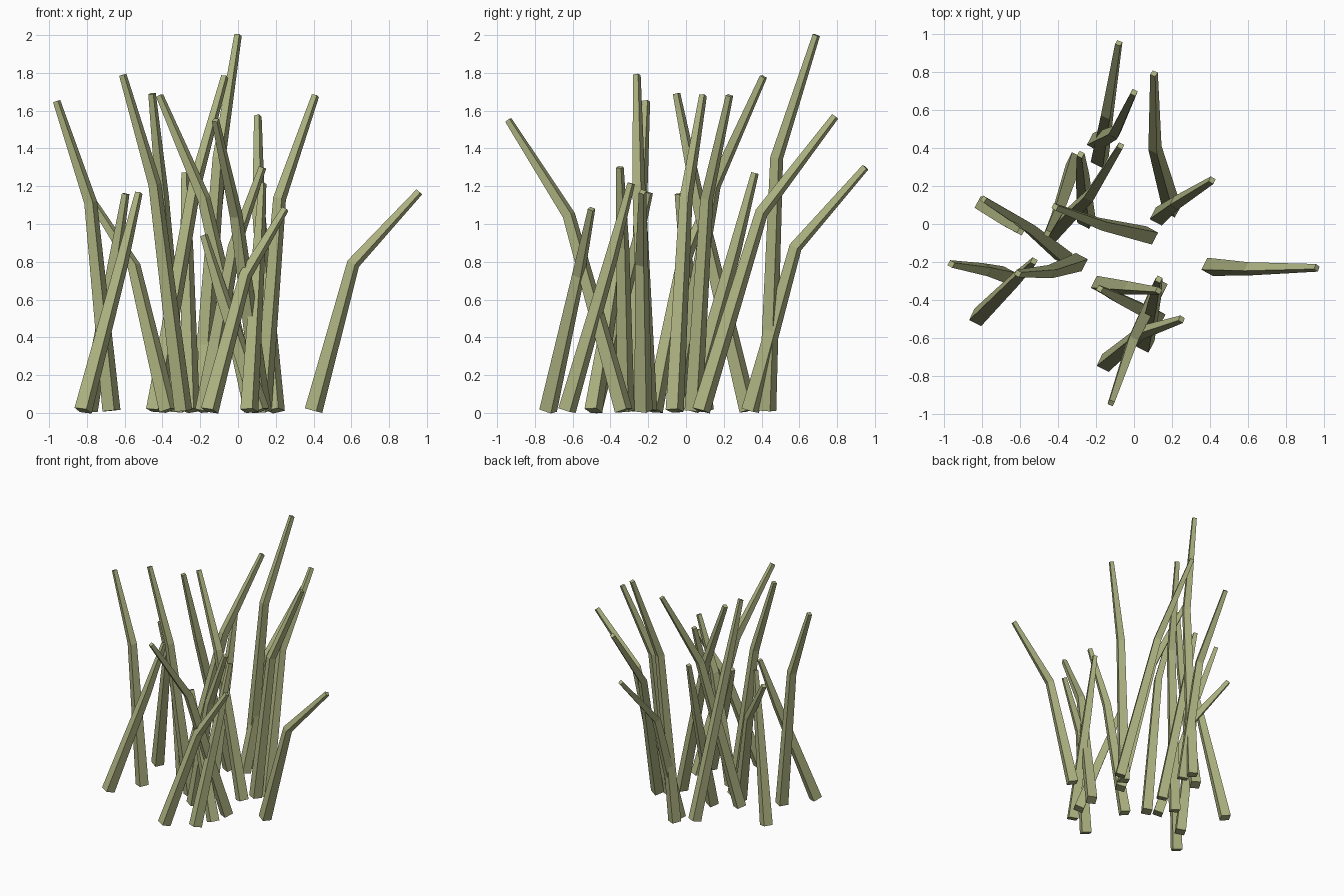
import bpy, bmesh, math
from mathutils import Vector

if "Cube" in bpy.data.objects:
    bpy.data.objects.remove(bpy.data.objects["Cube"])

# Reeds that fold outward: base x, y / bend x, y / tip x, y, height
BENT = [
    ((-.67, -.27), (-.78, -.24), (-.96, -.21, 1.65)),
    ((-.29, -.20), (-.44, -.25), (-.61, -.26, 1.79)),
    ((-.31, .33), (-.40, .06), (-.455, -.05, 1.69)),
    ((.08, -.06), (-.18, .00), (-.415, .09, 1.68)),
    ((-.44, -.06), (-.23, .15), (-.07, .41, 1.78)),
    ((-.20, .43), (-.10, .48), (.00, .69, 2.00)),
    ((.13, -.33), (-.01, -.62), (-.12, -.94, 1.55)),
    ((.20, .08), (.11, .40), (.105, .79, 1.57)),
    ((.13, .04), (.22, .11), (.41, .23, 1.68)),
    ((.40, -.225), (.61, -.235), (.96, -.23, 1.17)),
    ((-.18, .34), (-.14, .58), (-.08, .95, 1.30)),
    ((-.18, -.32), (-.02, -.335), (.13, -.35, 1.30)),
    ((-.15, -.73), (.04, -.57), (.25, -.50, 1.08)),
    ((-.37, -.17), (-.55, -.02), (-.79, .13, 1.15)),
]
# Nearly straight reeds: base x, y / tip x, y, height
STRAIGHT = [
    ((-.79, .10), (-.595, -.04, 1.16)),
    ((-.82, -.49), (-.525, -.195, 1.165)),
    ((.06, -.63), (.13, -.29, 1.215)),
    ((.12, -.49), (-.18, -.34, .94)),
    ((-.25, .02), (-.28, .365, 1.27)),
]
BEND = .675  # every reed bends at this share of its height

mat = bpy.data.materials.new("olive reed")
mat.diffuse_color = (.42, .45, .22, 1)
mat.use_nodes = True
mat.node_tree.nodes["Principled BSDF"].inputs["Base Color"].default_value = mat.diffuse_color


def ring(bm, centre, direction, radius):
    """Four-sided cross-section square-on to the stalk."""
    d = direction.normalized()
    side = d.cross(Vector((0, 1, 0))).normalized()
    up = d.cross(side)
    return [bm.verts.new(centre + radius * (side * math.cos(a) + up * math.sin(a)))
            for a in (k * math.pi / 2 + .3 for k in range(4))]


def reed(index, base, bend, tip):
    b, t = Vector((*base, .012)), Vector(tip)
    m = Vector((*bend, t.z * BEND))
    bm = bmesh.new()
    rings = [ring(bm, b, m - b, .05),
             ring(bm, m, (m - b).normalized() + (t - m).normalized(), .036),
             ring(bm, t, t - m, .021)]
    for lo, hi in zip(rings, rings[1:]):
        for k in range(4):
            j = (k + 1) % 4
            bm.faces.new((lo[k], lo[j], hi[j], hi[k]))
    bm.faces.new(rings[0][::-1])
    bm.faces.new(rings[2])
    bmesh.ops.recalc_face_normals(bm, faces=bm.faces)
    me = bpy.data.meshes.new("reed_stalk")
    bm.to_mesh(me)
    bm.free()
    me.materials.append(mat)
    bpy.context.collection.objects.link(bpy.data.objects.new(f"reed_stalk_{index}", me))


# Straight reeds get their bend point on the line from base to tip
reeds = BENT + [(b, Vector(b).lerp(Vector(t[:2]), .69), t) for b, t in STRAIGHT]
for i, r in enumerate(reeds, 1):
    reed(i, *r)
